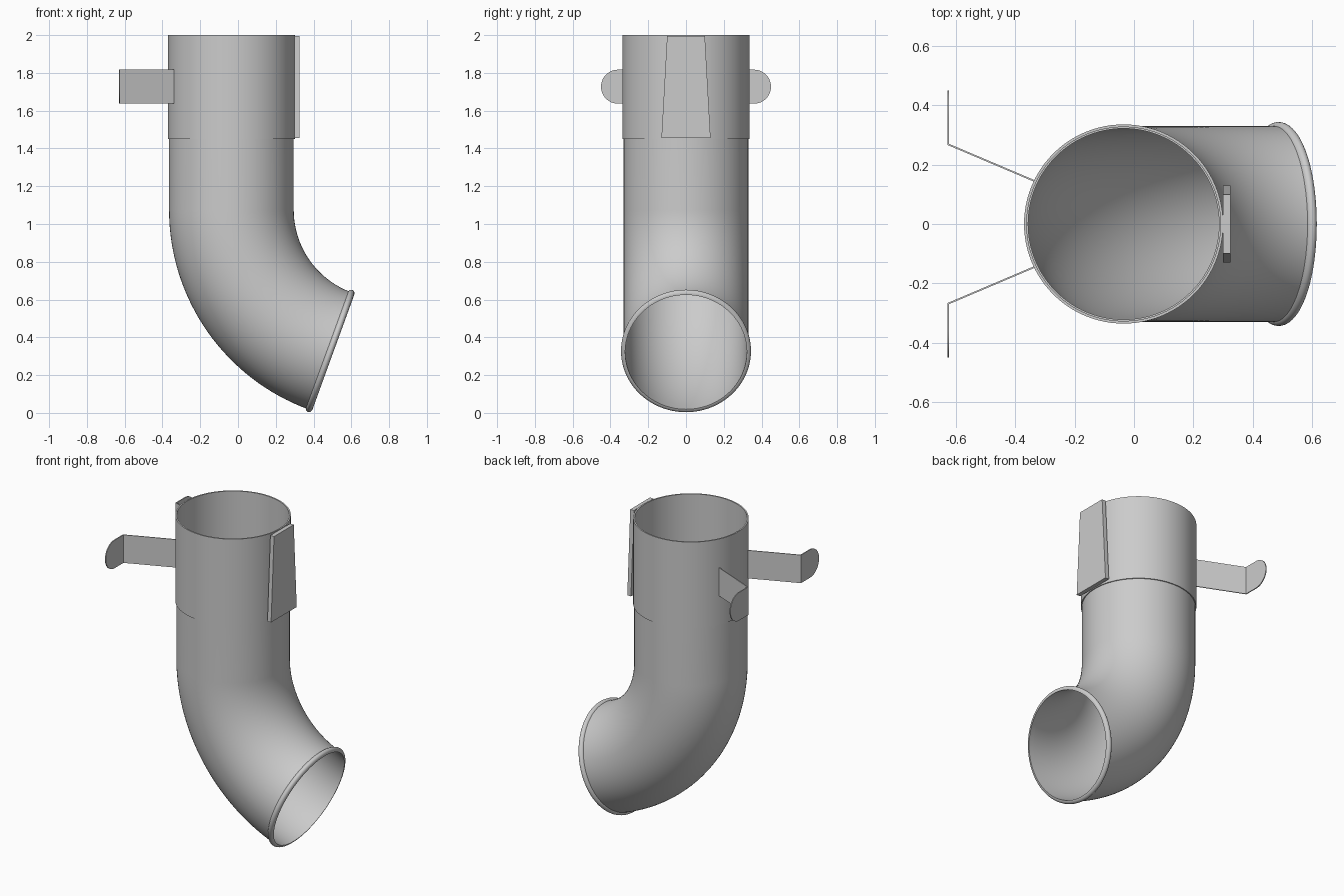
import bpy, bmesh
from math import sin, cos, pi, radians
from mathutils import Vector

if "Cube" in bpy.data.objects:
    bpy.data.objects.remove(bpy.data.objects["Cube"])

metal = bpy.data.materials.new("grey metal")
metal.use_nodes = True
GREY = (0.6, 0.6, 0.6, 1)
metal.diffuse_color = GREY
metal.node_tree.nodes["Principled BSDF"].inputs["Base Color"].default_value = GREY

AXIS_X = -0.035            # axis of the upright pipe
BEND_R = 0.795             # centreline radius of the bend
BEND_Z = 1.075             # height where the bend starts
BEND = radians(70)
SEGMENTS = 96


def finish(name, bm, smooth=True):
    bmesh.ops.recalc_face_normals(bm, faces=bm.faces)
    mesh = bpy.data.meshes.new(name)
    bm.to_mesh(mesh)
    bm.free()
    obj = bpy.data.objects.new(name, mesh)
    bpy.context.collection.objects.link(obj)
    mesh.materials.append(metal)
    if smooth:
        bpy.ops.object.select_all(action='DESELECT')
        obj.select_set(True)
        bpy.context.view_layer.objects.active = obj
        bpy.ops.object.shade_smooth_by_angle(angle=radians(35))
    return obj


def bend_centre(angle):
    return Vector((AXIS_X + BEND_R * (1 - cos(angle)), 0, BEND_Z - BEND_R * sin(angle)))


def tube(name, rings):
    """Skin a closed loop of rings, each given as (centre, tilt, radius)."""
    bm = bmesh.new()
    loops = []
    for centre, tilt, radius in rings:
        u = Vector((-cos(tilt), 0, -sin(tilt)))
        v = Vector((0, 1, 0))
        loops.append([bm.verts.new(centre + radius * (u * cos(t) + v * sin(t)))
                      for t in (2 * pi * i / SEGMENTS for i in range(SEGMENTS))])
    for k, a in enumerate(loops):
        b = loops[(k + 1) % len(loops)]
        for i in range(SEGMENTS):
            j = (i + 1) % SEGMENTS
            bm.faces.new((a[i], a[j], b[j], b[i]))
    return finish(name, bm)


def prism(name, points, offset, smooth=False):
    """Extrude a flat outline by an offset."""
    bm = bmesh.new()
    face = bm.faces.new([bm.verts.new(p) for p in points])
    new = bmesh.ops.extrude_face_region(bm, geom=[face])["geom"]
    bmesh.ops.translate(bm, vec=offset, verts=[g for g in new if isinstance(g, bmesh.types.BMVert)])
    return finish(name, bm, smooth)


# Elbow pipe: straight run then bend, with a thin wall
path = [(Vector((AXIS_X, 0, 1.46)), 0)]
path += [(bend_centre(BEND * i / 32), BEND * i / 32) for i in range(33)]
tube("elbow_pipe", [(c, a, 0.33) for c, a in path] + [(c, a, 0.322) for c, a in reversed(path)])

# Rounded bead around the outlet
end = bend_centre(BEND)
forward = Vector((sin(BEND), 0, -cos(BEND)))
arc = [pi * i / 12 for i in range(13)]
tube("outlet_bead", [(end + forward * 0.018 * cos(t), BEND, 0.322 + 0.022 * sin(t)) for t in arc])

# Socket collar at the top
low, high = Vector((AXIS_X, 0, 1.45)), Vector((AXIS_X, 0, 2))
tube("collar", [(low, 0, 0.336), (high, 0, 0.336), (high, 0, 0.327), (low, 0, 0.327)])

# Tapered wedge plate on the outlet side
prism("wedge_plate", [(0.3, -0.13, 1.455), (0.3, 0.13, 1.455), (0.3, 0.1, 1.995), (0.3, -0.1, 1.995)],
      Vector((0.026, 0, 0)))

# Pair of bent strap arms with rounded tips
MID, HALF, THICK = 1.727, 0.09, 0.006
for side, label in ((1, "left"), (-1, "right")):
    prism(label + "_strap_arm",
          [(x, side * y, MID - HALF) for x, y in
           ((-0.338, 0.143), (-0.63, 0.267), (-0.63, 0.273), (-0.338, 0.149))],
          Vector((0, 0, 2 * HALF)))
    tip = [(-0.63, side * 0.267, MID + HALF), (-0.63, side * 0.267, MID - HALF)]
    tip += [(-0.63, side * (0.36 + HALF * cos(t)), MID + HALF * sin(t))
            for t in (-pi / 2 + pi * i / 24 for i in range(25))]
    prism(label + "_strap_tip", tip, Vector((THICK, 0, 0)), smooth=True)
